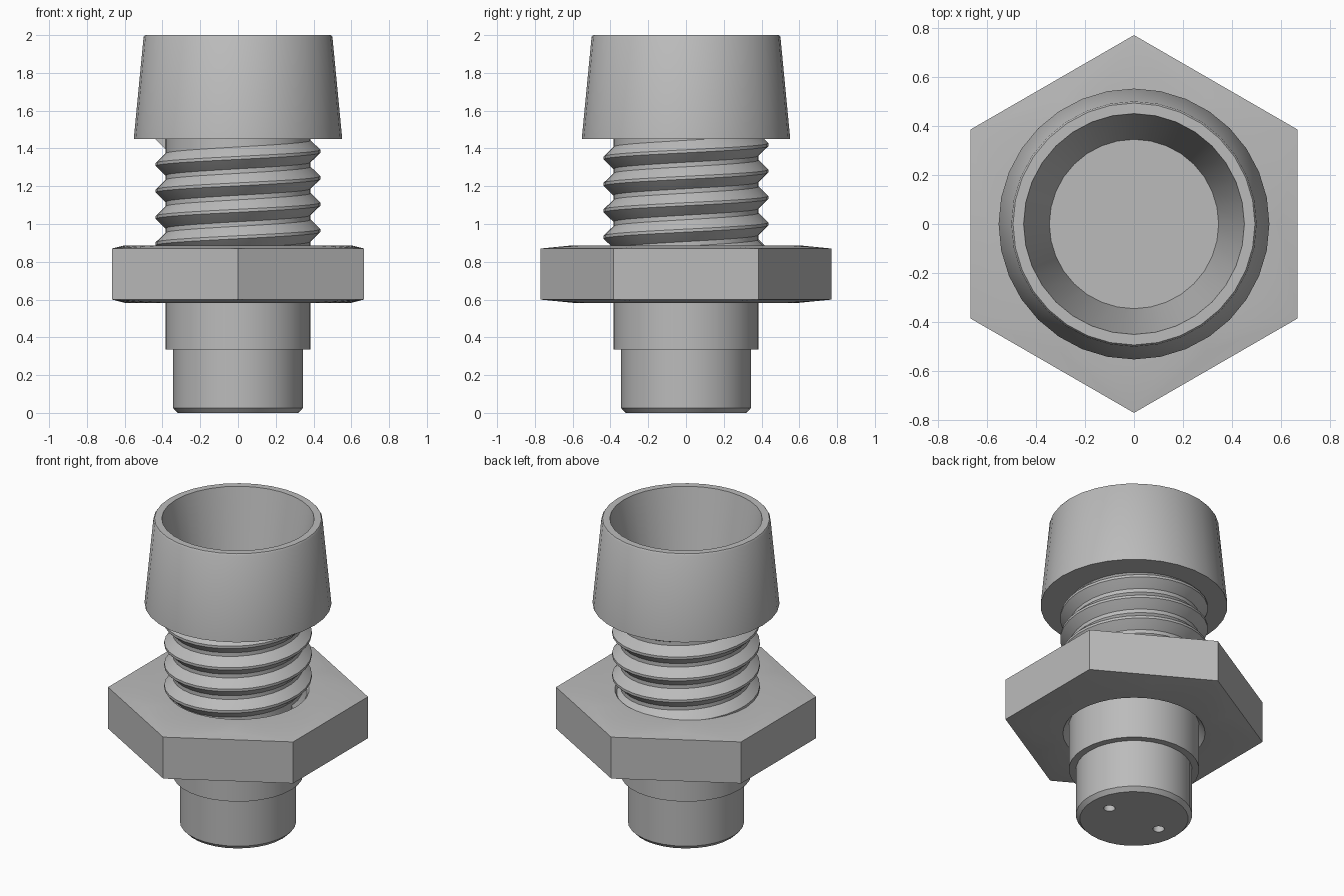
import bpy
import bmesh
from math import pi, sin, cos, radians

cube = bpy.data.objects.get("Cube")
if cube:
    bpy.data.objects.remove(cube, do_unlink=True)

metal = bpy.data.materials.new("satin_grey")
metal.use_nodes = True
GREY = (0.5, 0.5, 0.5, 1)
metal.diffuse_color = GREY
metal.node_tree.nodes["Principled BSDF"].inputs["Base Color"].default_value = GREY


def finish(name, bm, smooth=True):
    bmesh.ops.recalc_face_normals(bm, faces=bm.faces[:])
    mesh = bpy.data.meshes.new(name)
    bm.to_mesh(mesh)
    bm.free()
    mesh.materials.append(metal)
    obj = bpy.data.objects.new(name, mesh)
    bpy.context.collection.objects.link(obj)
    if smooth:
        bpy.ops.object.select_all(action="DESELECT")
        obj.select_set(True)
        bpy.context.view_layer.objects.active = obj
        bpy.ops.object.shade_smooth_by_angle(angle=radians(30))
    return obj


def ring(bm, r, z, n=32, start=0.0):
    return [bm.verts.new((r * cos(start + 2 * pi * i / n),
                          r * sin(start + 2 * pi * i / n), z)) for i in range(n)]


def bridge(bm, a, b):
    n = len(a)
    for i in range(n):
        j = (i + 1) % n
        bm.faces.new((a[i], a[j], b[j], b[i]))


def lathe(bm, profile, n=32):
    """Revolve (radius, height) points and cap both ends."""
    rings = [ring(bm, r, z, n) for r, z in profile]
    for a, b in zip(rings, rings[1:]):
        bridge(bm, a, b)
    bm.faces.new(rings[0])
    bm.faces.new(rings[-1])


# Stepped barrel with a flared head and tapered cup
bm = bmesh.new()
lathe(bm, [(0.32, 0), (0.343, 0.025), (0.343, 0.335), (0.385, 0.335),
           (0.385, 1.45), (0.552, 1.45), (0.5, 1.99), (0.493, 2.0),
           (0.45, 2.0), (0.345, 1.5)])
barrel = finish("barrel_and_head", bm, smooth=False)

# Two blind pin holes in the base
for side in (-1, 1):
    bm = bmesh.new()
    lathe(bm, [(0.034, -0.1), (0.034, 0.3)], 16)
    bmesh.ops.translate(bm, verts=bm.verts[:], vec=(side * 0.19, 0, 0))
    cutter = finish("pin_hole_cutter", bm, smooth=False)
    cut = barrel.modifiers.new("pin_hole", "BOOLEAN")
    cut.object = cutter
    cut.operation = "DIFFERENCE"
    cut.solver = "EXACT"
    bpy.ops.object.select_all(action="DESELECT")
    bpy.context.view_layer.objects.active = barrel
    barrel.select_set(True)
    bpy.ops.object.modifier_apply(modifier=cut.name)
    bpy.data.objects.remove(cutter, do_unlink=True)
bpy.ops.object.shade_smooth_by_angle(angle=radians(30))

# Right-handed helical thread
PITCH, STEPS, TURNS = 0.14, 32, 5
CREST_Z = 1.385 - 4 * PITCH
section = [(0.37, -0.07), (0.385, -0.058), (0.436, -0.008),
           (0.436, 0.008), (0.385, 0.058), (0.37, 0.07)]
bm = bmesh.new()
previous = None
for k in range(int(STEPS * (TURNS - 0.5)) + 1):
    a = 2 * pi * k / STEPS
    z = CREST_Z + PITCH * k / STEPS
    loop = [bm.verts.new((r * cos(a), r * sin(a), z + dz)) for r, dz in section]
    if previous:
        bridge(bm, previous, loop)
    else:
        bm.faces.new(loop)
    previous = loop
bm.faces.new(previous)
finish("screw_thread", bm)

# Hexagonal nut with shallow domed faces and a countersunk bore
bm = bmesh.new()
HEX_R, N = 0.77, 6


def hex_ring(z):
    return ring(bm, HEX_R, z, N, pi / 2)


low, high = hex_ring(0.6), hex_ring(0.87)
bridge(bm, low, high)
bores = []
for hex_loop, z_face, z_bore in ((low, 0.583, 0.64), (high, 0.887, 0.83)):
    face_ring = ring(bm, 0.6, z_face, 36, pi / 2)
    # fan each hexagon side onto six segments of the circle
    for i in range(N):
        arc = [face_ring[(6 * i + k) % 36] for k in range(7)]
        a, b = hex_loop[i], hex_loop[(i + 1) % N]
        for k in range(3):
            bm.faces.new((a, arc[k], arc[k + 1]))
            bm.faces.new((b, arc[k + 3], arc[k + 4]))
        bm.faces.new((a, arc[3], b))
    mouth = ring(bm, 0.42, z_face, 36, pi / 2)
    bore = ring(bm, 0.38, z_bore, 36, pi / 2)
    bridge(bm, face_ring, mouth)
    bridge(bm, mouth, bore)
    bores.append(bore)
bridge(bm, *bores)
finish("hex_nut", bm)
